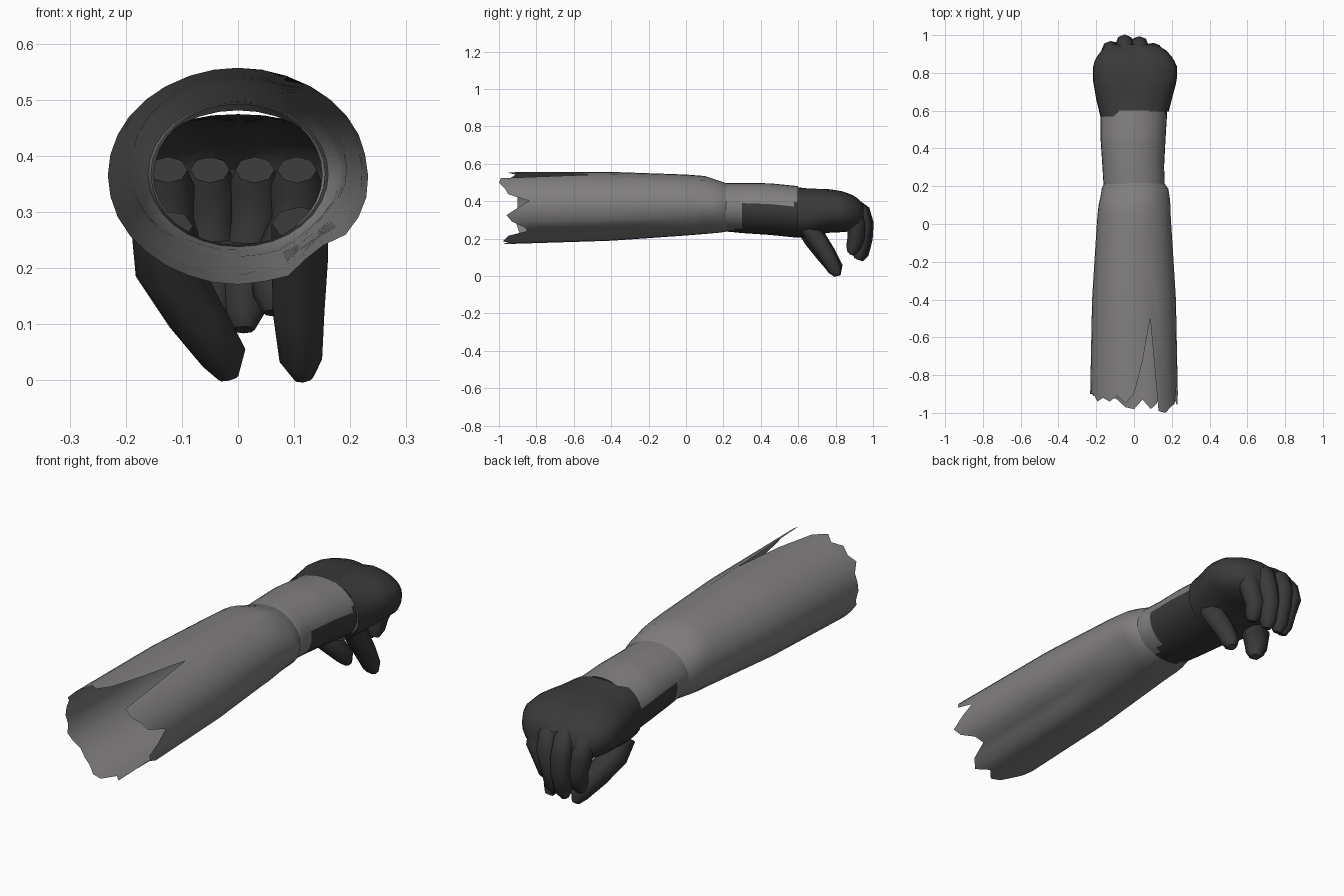
import bpy, bmesh, math
from mathutils import Vector

if "Cube" in bpy.data.objects:
    bpy.data.objects.remove(bpy.data.objects["Cube"])


def material(name, rgb):
    m = bpy.data.materials.new(name)
    m.use_nodes = True
    m.diffuse_color = (*rgb, 1)
    m.node_tree.nodes["Principled BSDF"].inputs["Base Color"].default_value = (*rgb, 1)
    return m


CLOTH = material("grey cloth", (0.22, 0.21, 0.21))
GLOVE = material("charcoal glove", (0.042, 0.042, 0.042))


def sample(profile, y):
    """Interpolate (centre x, centre z, radius x, radius z) at depth y."""
    if y <= profile[0][0]:
        return profile[0][1:]
    for a, b in zip(profile, profile[1:]):
        if y <= b[0]:
            t = (y - a[0]) / (b[0] - a[0])
            return [p + (q - p) * t for p, q in zip(a[1:], b[1:])]
    return profile[-1][1:]


def skin(bm, rings, cap_start=False, cap_end=False):
    rows = [[bm.verts.new(p) for p in ring] for ring in rings]
    n = len(rows[0])
    for a, b in zip(rows, rows[1:]):
        for k in range(n):
            j = (k + 1) % n
            bm.faces.new((a[k], a[j], b[j], b[k]))
    if cap_start:
        bm.faces.new(rows[0][::-1])
    if cap_end:
        bm.faces.new(rows[-1])


def finish(name, bm, mats, rule=None, angle=40):
    bmesh.ops.recalc_face_normals(bm, faces=bm.faces)
    if rule:
        for f in bm.faces:
            f.material_index = rule(f.calc_center_median())
    mesh = bpy.data.meshes.new(name)
    bm.to_mesh(mesh)
    bm.free()
    for m in mats:
        mesh.materials.append(m)
    ob = bpy.data.objects.new(name, mesh)
    bpy.context.collection.objects.link(ob)
    bpy.ops.object.select_all(action="DESELECT")
    ob.select_set(True)
    bpy.context.view_layer.objects.active = ob
    bpy.ops.object.shade_smooth_by_angle(angle=math.radians(angle))


def tube(name, profile, starts, steps, mats, dent=None, rule=None, power=1.0, cap=False):
    """Loft along y; each column of the surface may begin at its own depth."""
    n, end = len(starts), profile[-1][0]
    rings = []
    for i in range(steps + 1):
        ring = []
        for k, s in enumerate(starts):
            y = s + (end - s) * i / steps
            cx, cz, rx, rz = sample(profile, y)
            a = math.tau * k / n
            c, d = math.cos(a), math.sin(a)
            scale = dent(a, y) if dent else 1
            x = math.copysign(abs(c) ** power, c) * rx * scale
            z = math.copysign(abs(d) ** power, d) * rz * scale
            ring.append((cx + x, y, cz + z))
        rings.append(ring)
    bm = bmesh.new()
    skin(bm, rings, cap_end=cap)
    finish(name, bm, mats, rule)


# Torn sleeve: ragged hem, a long tear on top and a fold underneath
HEM = [-.90, -.84, -.95, -.97, -1.0, -.99, -.50, -.73, -.90, -.95, -.91, -.94, -.92, -.94, -.90, -.90,
       -.90, -.89, -.91, -.90, -.89, -.91, -.93, -.97, -.98, -.93, -.98, -.95, -.85, -.86, -.93, -.96]
SLEEVE = [(-1, 0, .363, .234, .193), (-.4, 0, .373, .222, .184), (0, 0, .38, .197, .163),
          (.1, 0, .38, .19, .155), (.2, .005, .368, .174, .134), (.23, 0, .366, .15, .126)]


def sleeve_dent(a, y):
    fold = math.exp(-((a - 5.4) / .15) ** 2) * max(0, min(1, -y * 3))
    crease = math.exp(-((y - .13) / .05) ** 2) * math.cos(a * 5) * .02
    return 1 - .11 * fold + crease


tube("torn_sleeve", SLEEVE, HEM, 26, [CLOTH], sleeve_dent)

# Wrist: cloth above, glove cuff along the sides and underneath
WRIST = [(.17, 0, .368, .155, .127), (.23, 0, .367, .163, .13), (.3, -.004, .364, .163, .134),
         (.45, -.005, .358, .172, .138), (.6, 0, .343, .176, .138)]
tube("wrist_cuff", WRIST, [.17] * 32, 20, [CLOTH, GLOVE],
     rule=lambda c: int(c.y > .3 and c.z < .385 or c.y > .22 and c.z < .25))

# Fist: broad back of the hand with a shallow seam down the middle
FIST = [(.57, 0, .34, .178, .136), (.66, 0, .34, .2, .13), (.76, .005, .35, .222, .118),
        (.84, .005, .345, .223, .11), (.91, 0, .335, .185, .092), (.95, 0, .32, .12, .06)]


def seam(a, y):
    return 1 - .1 * math.exp(-((a - 1.6) / .12) ** 2) * min(1, max(0, (y - .62) * 8))


CUFF_EDGE = [.568 if math.cos(math.tau * k / 32) < -.5 else .596 for k in range(32)]
tube("back_of_hand", FIST, CUFF_EDGE, 12, [GLOVE], seam, power=.85, cap=True)


# Fingers and thumbs: tapered sections swept through a few joints
def digit(name, joints, radii, sides=8):
    pts = [Vector(p) for p in joints]
    rings = []
    for i, p in enumerate(pts):
        along = (pts[min(i + 1, len(pts) - 1)] - pts[max(i - 1, 0)]).normalized()
        u = Vector((1, 0, 0))
        u = (u - along * u.dot(along)).normalized()
        v = along.cross(u)
        rings.append([p + radii[i] * (u * math.cos(t) + v * math.sin(t))
                      for t in (math.tau * k / sides for k in range(sides))])
    bm = bmesh.new()
    skin(bm, rings, True, True)
    finish(name, bm, [GLOVE], angle=50)


# Each finger drops from its knuckle and curls back toward the palm
for i, (x, tip_x, y, low) in enumerate([(-.125, -.1, -.025, .11), (-.05, -.045, .01, .085),
                                        (.03, .01, 0, .09), (.105, .065, -.035, .12)]):
    digit(f"finger_{i + 1}",
          [(x, .9 + y, .375), (x, .927 + y, .345), (x, .947 + y, .28),
           (tip_x, .943 + y, .2), (tip_x, .928 + y, low + .03), (tip_x, .918 + y, low)],
          [.035, .048, .047, .045, .038, .02])

# Outer hanging digits
digit("right_hanging_digit", [(-.135, .64, .27), (-.125, .69, .2), (-.075, .75, .115),
                              (-.025, .8, .04), (-.017, .81, .004)], [.055, .06, .053, .042, .018])
digit("left_hanging_digit", [(.11, .64, .28), (.11, .69, .21), (.108, .75, .12),
                             (.112, .795, .035), (.117, .81, .004)], [.05, .05, .046, .038, .018])
